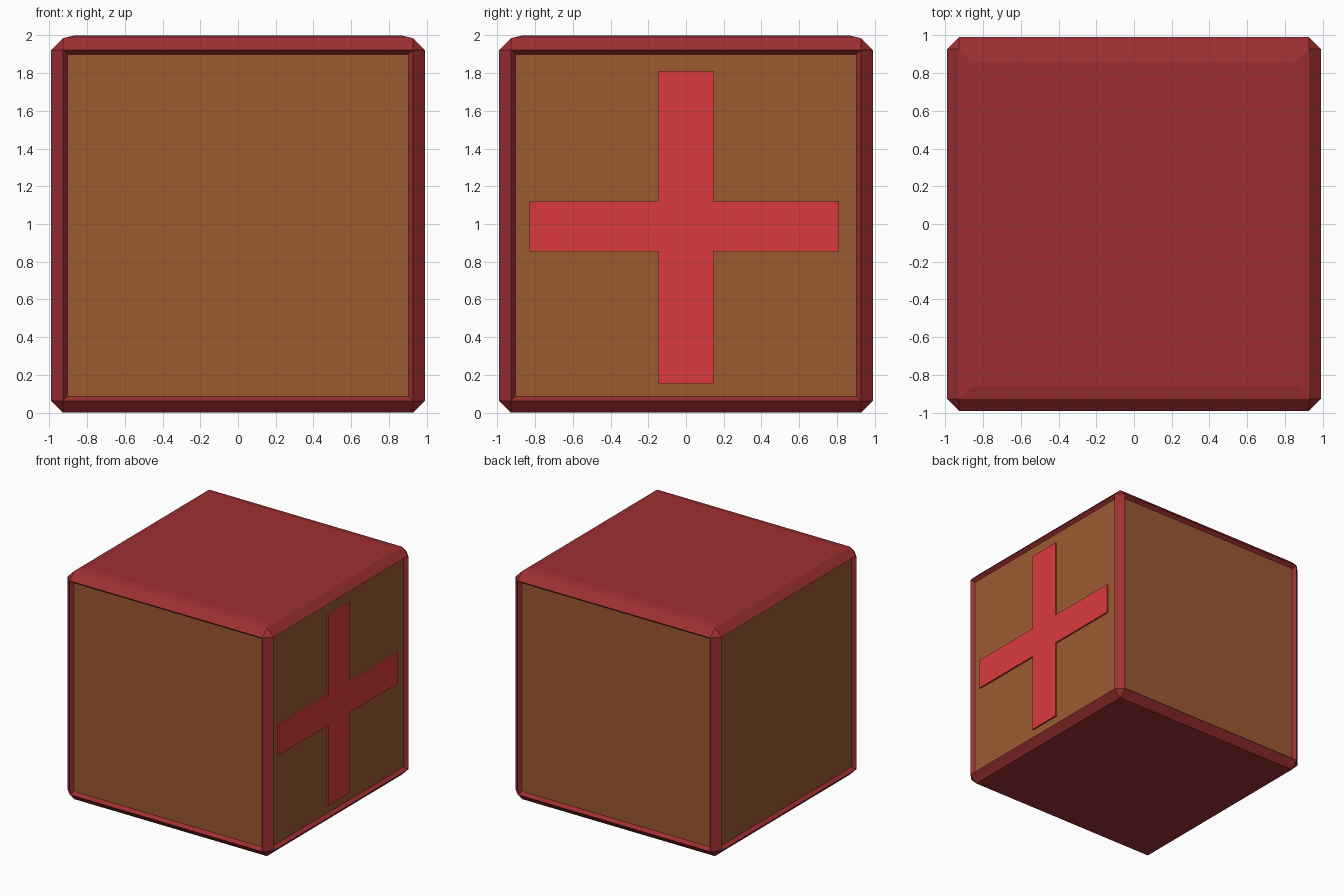
import bpy, bmesh
from mathutils import Vector

if "Cube" in bpy.data.objects:
    bpy.data.objects.remove(bpy.data.objects["Cube"])


def lin(c):
    c /= 255
    return c / 12.92 if c <= 0.04045 else ((c + 0.055) / 1.055) ** 2.4


def material(name, r, g, b):
    m = bpy.data.materials.new(name)
    m.diffuse_color = (lin(r), lin(g), lin(b), 1)
    m.use_nodes = True
    m.node_tree.nodes["Principled BSDF"].inputs["Base Color"].default_value = m.diffuse_color
    return m


dark_red = material("dark red", 158, 47, 50)
brown = material("brown", 155, 90, 48)
bright_red = material("bright red", 218, 58, 60)


def finish(name, bm, mats):
    me = bpy.data.meshes.new(name)
    bm.to_mesh(me)
    bm.free()
    for m in mats:
        me.materials.append(m)
    ob = bpy.data.objects.new(name, me)
    bpy.context.collection.objects.link(ob)
    return ob


# Crate body: chamfered cube
bm = bmesh.new()
bmesh.ops.create_cube(bm, size=1)
for v in bm.verts:
    v.co = Vector((v.co.x * 1.98, v.co.y * 1.98, (v.co.z + 0.5) * 1.985))
bmesh.ops.bevel(bm, geom=bm.edges[:], offset=0.063, offset_type='OFFSET',
                segments=1, affect='EDGES')
bm.normal_update()

# Recessed side panels, each with a sloped rim
sides = [f for f in bm.faces if abs(f.normal.z) < 0.1
         and max(abs(f.normal.x), abs(f.normal.y)) > 0.99]
bmesh.ops.inset_individual(bm, faces=sides, thickness=0.032, depth=-0.03)
for f in sides:
    f.material_index = 1

# Slightly raised lid
top = [f for f in bm.faces if f.normal.z > 0.99]
bmesh.ops.inset_individual(bm, faces=top, thickness=0.095, depth=0.015)
finish("crate_body", bm, [dark_red, brown])

# Raised cross on the right side, extruded from its outline
y0, y1, z0, z1 = -0.83, 0.81, 0.155, 1.81
w, a, b = 0.147, 0.853, 1.118
outline = [(-w, z0), (w, z0), (w, a), (y1, a), (y1, b), (w, b),
           (w, z1), (-w, z1), (-w, b), (y0, b), (y0, a), (-w, a)]
bm = bmesh.new()
face = bm.faces.new([bm.verts.new((0.955, y, z)) for y, z in outline])
ext = bmesh.ops.extrude_face_region(bm, geom=[face])
for v in ext["geom"]:
    if isinstance(v, bmesh.types.BMVert):
        v.co.x = 0.974
bmesh.ops.recalc_face_normals(bm, faces=bm.faces[:])
finish("side_cross", bm, [bright_red])
